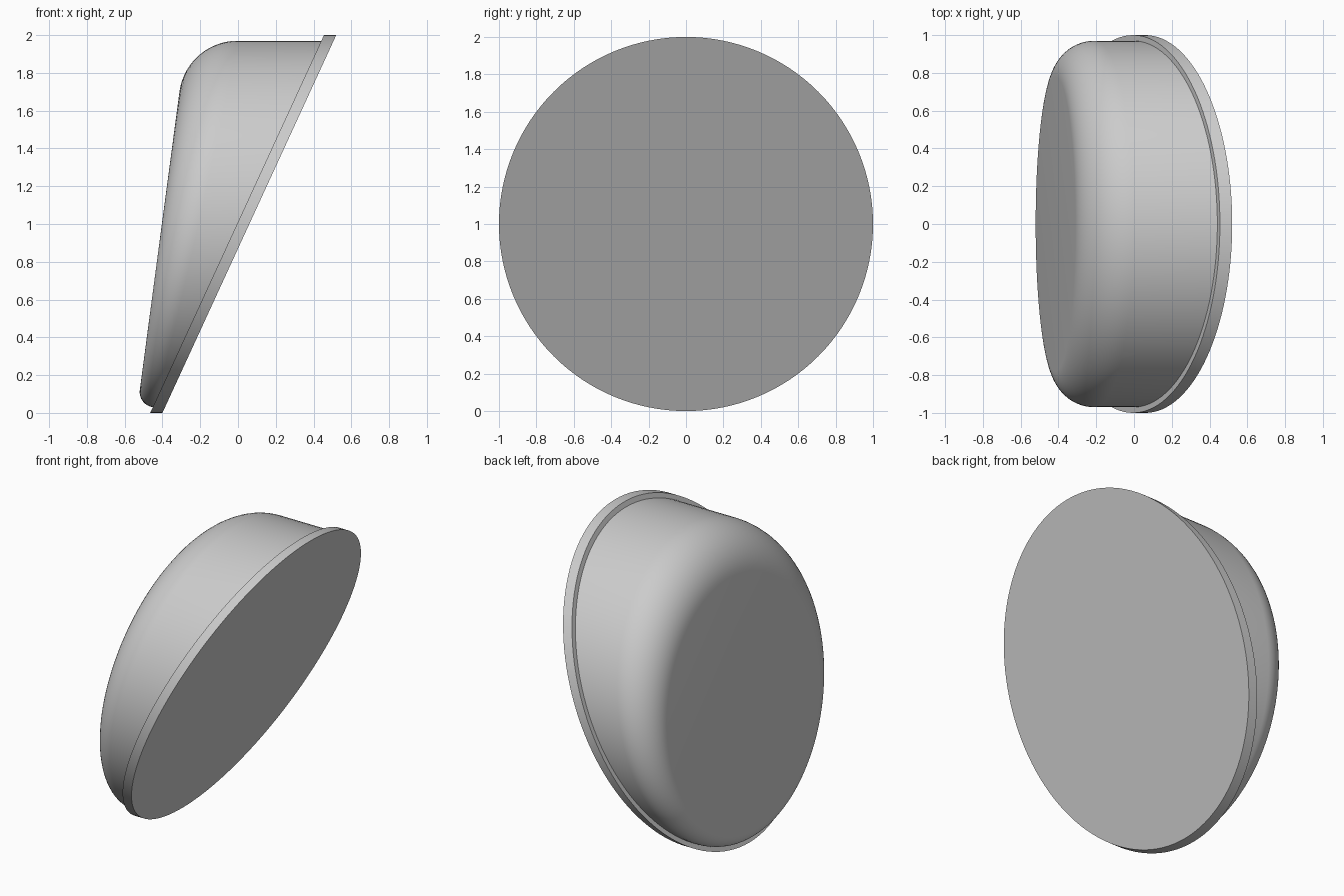
import bpy, bmesh, math

cube = bpy.data.objects.get("Cube")
if cube:
    bpy.data.objects.remove(cube, do_unlink=True)

SEGMENTS = 128
FILLET_STEPS = 14
BODY_RADIUS = 0.97
FACE_SLOPE = 0.133

grey = bpy.data.materials.new("plain grey")
grey.use_nodes = True
colour = (0.6, 0.6, 0.6, 1)
grey.diffuse_color = colour
grey.node_tree.nodes["Principled BSDF"].inputs["Base Color"].default_value = colour


def loft(name, ring_functions):
    """Skin closed rings of (x, radius) around the x axis and cap both ends."""
    bm = bmesh.new()
    rings = []
    for func in ring_functions:
        ring = []
        for i in range(SEGMENTS):
            a = 2 * math.pi * i / SEGMENTS
            x, radius = func(a)
            ring.append(bm.verts.new((x, radius * math.sin(a), 1 + radius * math.cos(a))))
        rings.append(ring)
    for r0, r1 in zip(rings, rings[1:]):
        for i in range(SEGMENTS):
            j = (i + 1) % SEGMENTS
            bm.faces.new((r0[i], r0[j], r1[j], r1[i]))
    bm.faces.new(rings[0])
    bm.faces.new(rings[-1])
    bmesh.ops.recalc_face_normals(bm, faces=bm.faces)
    mesh = bpy.data.meshes.new(name)
    bm.to_mesh(mesh)
    bm.free()
    mesh.materials.append(grey)
    obj = bpy.data.objects.new(name, mesh)
    bpy.context.collection.objects.link(obj)
    bpy.ops.object.select_all(action='DESELECT')
    obj.select_set(True)
    bpy.context.view_layer.objects.active = obj
    bpy.ops.object.shade_smooth_by_angle(angle=math.radians(30))
    return obj


def slanted(offset, radius):
    """Ring where a cylinder meets the slanted plane."""
    return lambda a: (offset + 0.46 * radius * math.cos(a), radius)


def fillet(t):
    """Ring across the rounded rim, whose radius grows towards the top."""
    def ring(a):
        c = math.cos(a)
        slope = FACE_SLOPE * c
        turn = math.pi / 2 - math.atan(slope)
        length = (0.195 + 0.115 * c) * math.tan(turn / 2)
        corner_x = -0.403 + slope * BODY_RADIUS
        inset = length / math.hypot(1, slope)
        points = ((corner_x - slope * inset, BODY_RADIUS - inset),
                  (corner_x, BODY_RADIUS),
                  (corner_x + length, BODY_RADIUS))
        weights = ((1 - t) ** 2, 2 * t * (1 - t) * math.cos(turn / 2), t * t)
        total = sum(weights)
        return tuple(sum(w * p[k] for w, p in zip(weights, points)) / total for k in (0, 1))
    return ring


# Rounded body with a tilted flat back, ending inside the flange
loft("body", [fillet(i / FILLET_STEPS) for i in range(FILLET_STEPS + 1)]
     + [slanted(0.03, BODY_RADIUS)])

# Thin slanted flange disc
loft("flange", [slanted(-0.005, 1.0), slanted(0.06, 1.0)])
